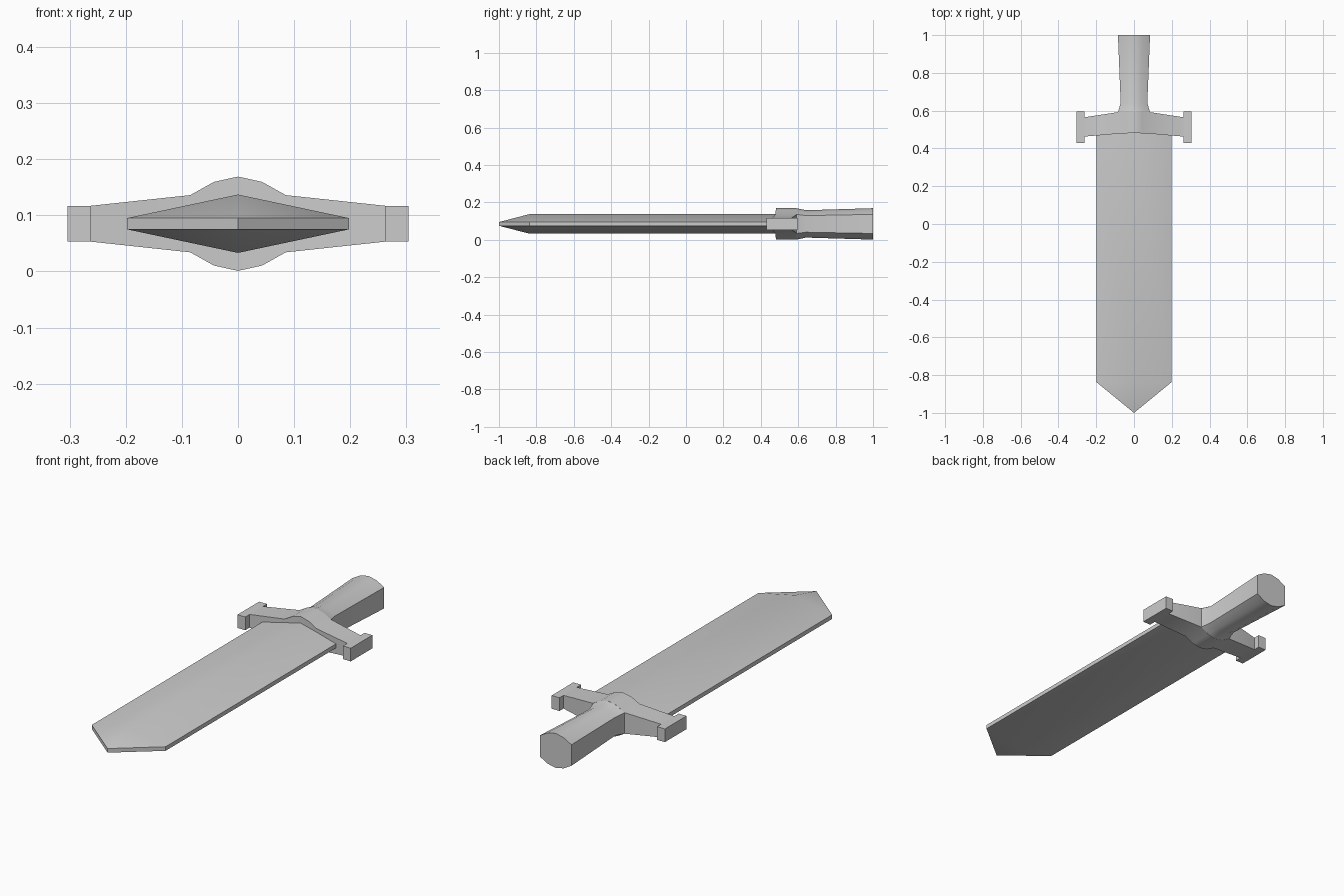
import bpy, bmesh, math

if "Cube" in bpy.data.objects:
    bpy.data.objects.remove(bpy.data.objects["Cube"])

ZC = 0.085  # height of the sword's middle plane


def loft(name, sections, angle=32):
    """Skin closed cross-sections of equal point count and cap both ends."""
    bm = bmesh.new()
    rings = [[bm.verts.new(p) for p in s] for s in sections]
    n = len(rings[0])
    for a, b in zip(rings, rings[1:]):
        for i in range(n):
            j = (i + 1) % n
            bm.faces.new((a[i], a[j], b[j], b[i]))
    bm.faces.new(rings[0])
    bm.faces.new(rings[-1])
    bmesh.ops.remove_doubles(bm, verts=bm.verts, dist=0.0001)
    bmesh.ops.recalc_face_normals(bm, faces=bm.faces)
    me = bpy.data.meshes.new(name)
    bm.to_mesh(me)
    bm.free()
    for p in me.polygons:
        p.use_smooth = True
    me.set_sharp_from_angle(angle=math.radians(angle))
    ob = bpy.data.objects.new(name, me)
    bpy.context.collection.objects.link(ob)
    return ob


# Blade: flat hexagonal section, closing to a short upright edge at the tip
def blade_section(y, w, edge, ridge):
    return [(x, y, ZC + z) for x, z in
            [(w, edge), (0, ridge), (-w, edge), (-w, -edge), (0, -ridge), (w, -edge)]]


loft("blade", [blade_section(-1.0, 0, 0.01, 0.01),
               blade_section(-0.838, 0.198, 0.01, 0.052),
               blade_section(0.49, 0.198, 0.01, 0.052)])


# Crossguard: rectangular sections along x (x, front y, back y, half height)
half = [(0, 0.482, 0.592, 0.084), (0.043, 0.480, 0.592, 0.0745),
        (0.085, 0.478, 0.592, 0.051), (0.262, 0.463, 0.565, 0.032)]
stations = [(-x, f, b, h) for x, f, b, h in reversed(half[1:])] + half
loft("crossguard", [[(x, f, ZC - h), (x, b, ZC - h), (x, b, ZC + h), (x, f, ZC + h)]
                    for x, f, b, h in stations])

# Guard end blocks
for side, label in ((-1, "left"), (1, "right")):
    loft("guard_end_" + label,
         [[(side * x, y, ZC + z) for y, z in
           [(0.43, -0.032), (0.596, -0.032), (0.596, 0.032), (0.43, 0.032)]]
          for x in (0.262, 0.304)])

# Grip: flat-sided rounded section, waisted just behind the guard
profile = [(0, 0.084), (0.043, 0.0745), (0.085, 0.051), (0.085, -0.051),
           (0.043, -0.0745), (0, -0.084), (-0.043, -0.0745), (-0.085, -0.051),
           (-0.085, 0.051), (-0.043, 0.0745)]
loft("grip", [[(x * sx, y, ZC + z * sz) for x, z in profile]
              for y, sx, sz in [(0.59, 1, 1), (0.642, 0.83, 0.87), (1.0, 1, 1)]])
